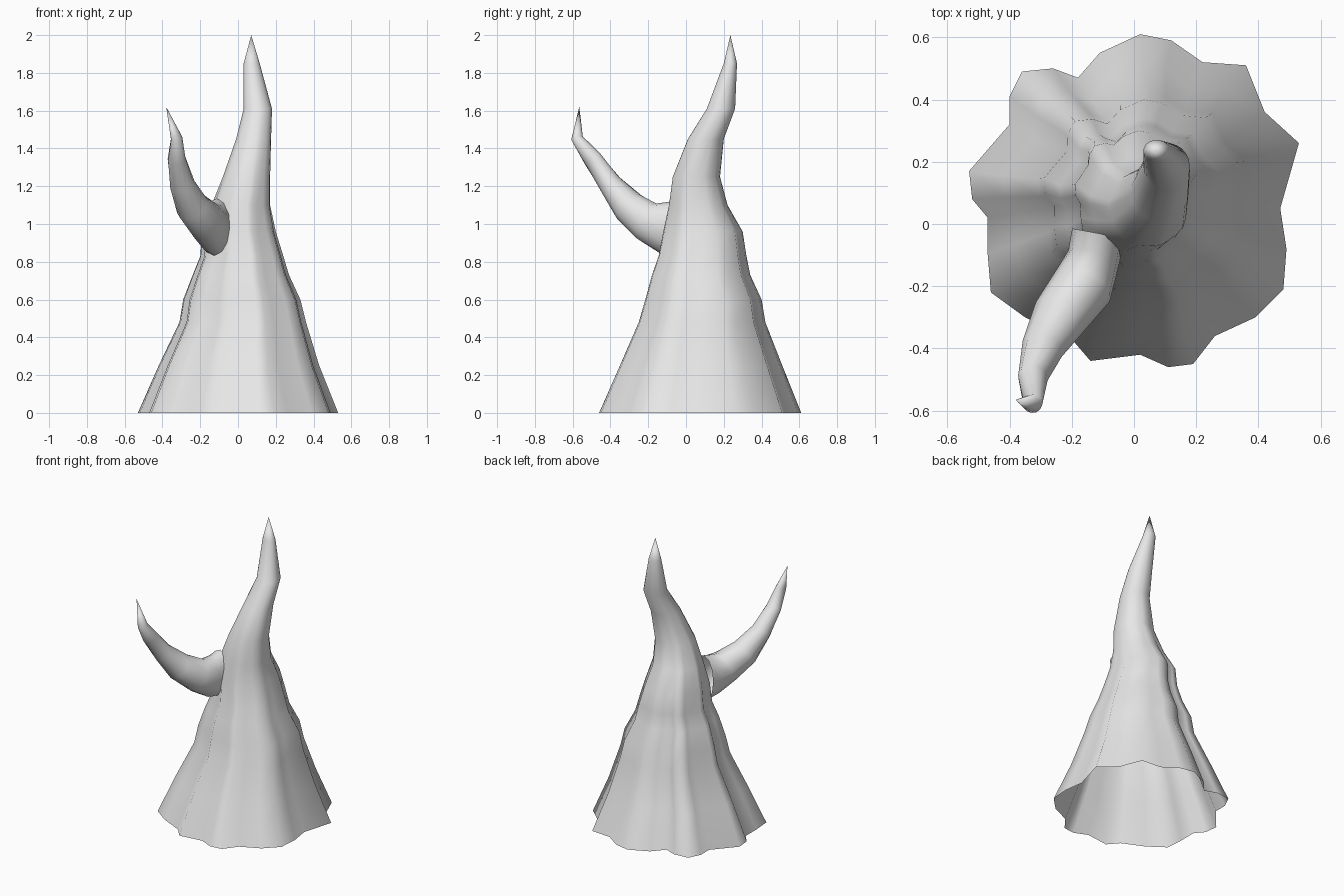
import bpy, bmesh, math
from mathutils import Vector

cube = bpy.data.objects.get("Cube")
if cube:
    bpy.data.objects.remove(cube, do_unlink=True)

grey = bpy.data.materials.new("grey bark")
grey.use_nodes = True
grey.diffuse_color = (0.8, 0.8, 0.8, 1)
grey.node_tree.nodes["Principled BSDF"].inputs["Base Color"].default_value = (0.8, 0.8, 0.8, 1)


def loft(name, rings, tip):
    """Skin a list of closed rings and finish in a point, leaving the start open."""
    bm = bmesh.new()
    loops = [[bm.verts.new(p) for p in ring] for ring in rings]
    count = len(loops[0])
    for low, high in zip(loops, loops[1:]):
        for i in range(count):
            j = (i + 1) % count
            bm.faces.new((low[i], low[j], high[j], high[i]))
    end = bm.verts.new(tip)
    for i in range(count):
        bm.faces.new((loops[-1][i], loops[-1][(i + 1) % count], end))
    mesh = bpy.data.meshes.new(name)
    bm.to_mesh(mesh)
    bm.free()
    mesh.materials.append(grey)
    obj = bpy.data.objects.new(name, mesh)
    bpy.context.collection.objects.link(obj)
    bpy.ops.object.select_all(action='DESELECT')
    obj.select_set(True)
    bpy.context.view_layer.objects.active = obj
    bpy.ops.object.shade_smooth_by_angle(angle=math.radians(85))


def fit(values, low, high):
    """Stretch values so that they span low to high."""
    a, b = min(values), max(values)
    return [low + (v - a) / (b - a) * (high - low) for v in values]


# Scalloped outline of the flared foot, counterclockwise
foot = [(.53, .26), (.42, .36), (.36, .51), (.22, .52), (.12, .59), (.02, .61),
        (-.11, .55), (-.18, .47), (-.26, .50), (-.36, .49), (-.40, .41), (-.40, .32),
        (-.53, .17), (-.52, .08), (-.47, .02), (-.47, -.10), (-.46, -.22), (-.35, -.30),
        (-.20, -.37), (-.14, -.44), (.02, -.42), (.11, -.46), (.19, -.45), (.26, -.36),
        (.39, -.30), (.48, -.21), (.49, -.08), (.47, .05)]

# Trunk sections: height, x range, y range, strength of the ridges
sections = [(0, -.53, .53, -.46, .61, 1), (.25, -.42, .43, -.35, .51, 1),
            (.48, -.31, .36, -.25, .42, 1), (.6, -.29, .33, -.215, .40, .95),
            (.73, -.24, .27, -.18, .34, .9), (.83, -.2, .24, -.145, .32, .85),
            (.96, -.19, .2, -.12, .30, .75), (1.1, -.14, .17, -.09, .22, .45),
            (1.25, -.08, .17, -.07, .18, .2), (1.45, -.01, .175, .01, .20, .1),
            (1.61, .03, .18, .11, .26, 0), (1.85, .03, .115, .2, .27, 0)]

trunk_rings = []
for z, x0, x1, y0, y1, ridge in sections:
    xs, ys = [], []
    for x, y in foot:
        u, v = x / .53, (y - .075) / .535
        mix = ridge + (1 - ridge) / math.hypot(u, v)
        xs.append(u * mix)
        ys.append(v * mix)
    trunk_rings.append([(x, y, z) for x, y in zip(fit(xs, x0, x1), fit(ys, y0, y1))])
loft("trunk", trunk_rings, (.07, .235, 2))

# Branch: centre line with half width and half height, rising to the front right
path = [((-.115, -.03, .98), .085, .155), ((-.13, -.11, .98), .085, .14),
        ((-.165, -.20, 1.01), .1, .11), ((-.24, -.30, 1.09), .09, .09),
        ((-.295, -.40, 1.21), .068, .062), ((-.325, -.495, 1.345), .048, .05),
        ((-.325, -.577, 1.455), .03, .033)]
tip = Vector((-.38, -.565, 1.62))
points = [Vector(p) for p, w, h in path] + [tip]
branch_rings = []
for i, (centre, width, height) in enumerate(path):
    along = (points[i + 1] - points[max(i - 1, 0)]).normalized()
    side = along.cross(Vector((0, 0, 1))).normalized()
    up = side.cross(along)
    ring = []
    for k in range(12):
        a = math.tau * k / 12
        ring.append(points[i] + width * math.cos(a) * side - height * math.sin(a) * up)
    branch_rings.append(ring)
loft("branch", branch_rings, tip)
